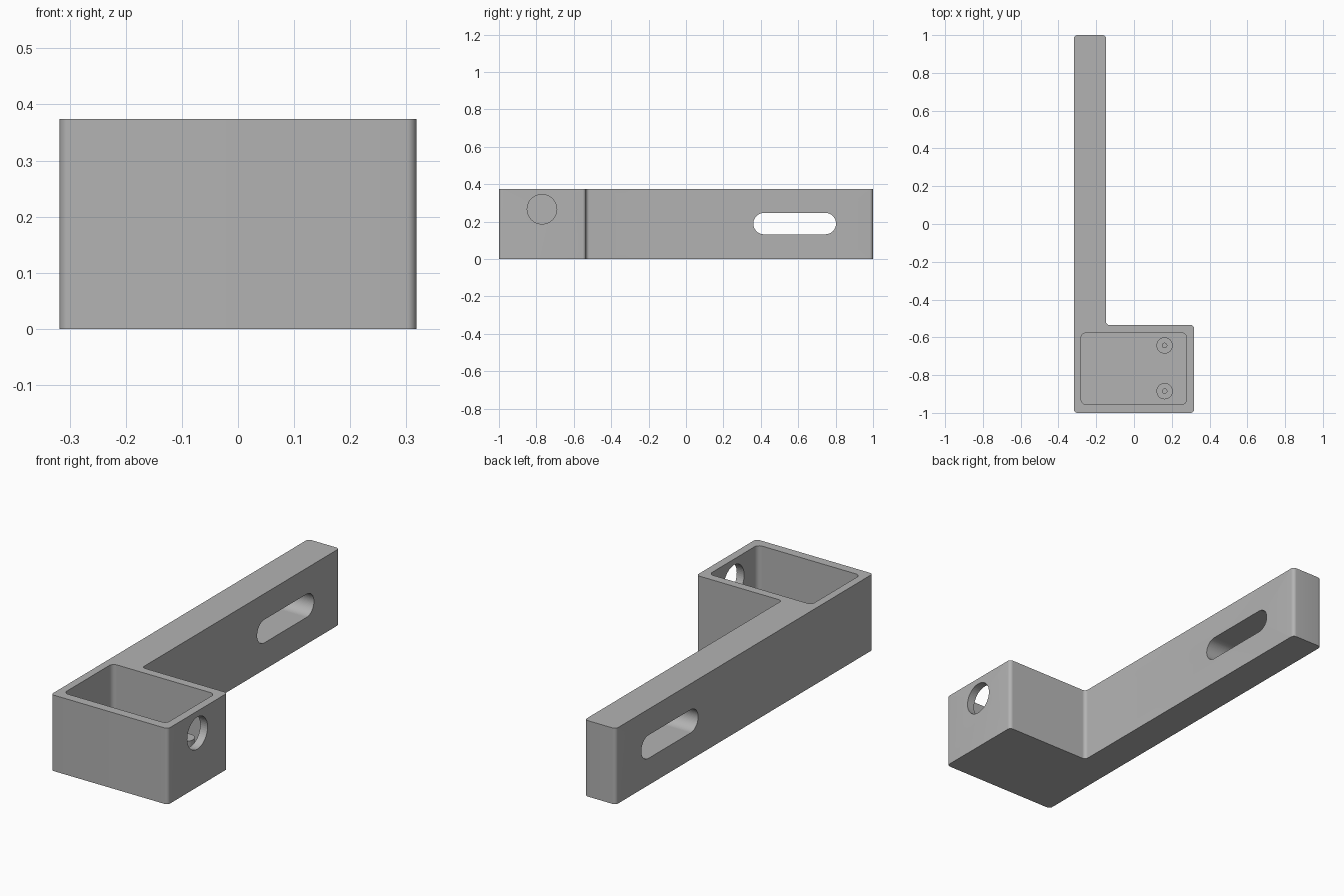
import bpy, bmesh, math
from mathutils import Matrix, Vector

cube = bpy.data.objects.get("Cube")
if cube:
    bpy.data.objects.remove(cube, do_unlink=True)

HEIGHT = 0.374
FLOOR = 0.045

grey = bpy.data.materials.new("plain grey")
grey.use_nodes = True
colour = (0.45, 0.45, 0.45, 1)
grey.diffuse_color = colour
grey.node_tree.nodes["Principled BSDF"].inputs["Base Color"].default_value = colour


def finish(name, bm, helper=False):
    bmesh.ops.recalc_face_normals(bm, faces=bm.faces)
    mesh = bpy.data.meshes.new(name)
    bm.to_mesh(mesh)
    bm.free()
    mesh.materials.append(grey)
    obj = bpy.data.objects.new(name, mesh)
    bpy.context.collection.objects.link(obj)
    if helper:
        obj.hide_render = True
        obj.hide_viewport = True
        obj.display_type = 'WIRE'
    return obj


def prism(name, outline, low, high, radius, segments=8, turn=None, helper=False):
    """Extrude an outline along z and round its upright edges."""
    bm = bmesh.new()
    base = bm.faces.new([bm.verts.new((x, y, low)) for x, y in outline])
    top = bmesh.ops.extrude_face_region(bm, geom=[base])["geom"]
    bmesh.ops.translate(bm, vec=(0, 0, high - low),
                        verts=[v for v in top if isinstance(v, bmesh.types.BMVert)])
    upright = [e for e in bm.edges if abs(e.verts[0].co.z - e.verts[1].co.z) > 1e-4]
    bmesh.ops.bevel(bm, geom=upright, offset=radius, segments=segments,
                    profile=0.5, affect='EDGES')
    if turn:
        bm.transform(turn)
    return finish(name, bm, helper)


def rod(name, centre, radius, depth, axis='Z', helper=False):
    bm = bmesh.new()
    bmesh.ops.create_cone(bm, cap_ends=True, segments=48,
                          radius1=radius, radius2=radius, depth=depth)
    if axis == 'X':
        bm.transform(Matrix.Rotation(math.pi / 2, 4, 'Y'))
    bm.transform(Matrix.Translation(Vector(centre)))
    return finish(name, bm, helper)


def rectangle(x0, x1, y0, y1):
    return [(x0, y0), (x1, y0), (x1, y1), (x0, y1)]


def boolean(obj, tool, operation='DIFFERENCE'):
    mod = obj.modifiers.new(tool.name, 'BOOLEAN')
    mod.operation = operation
    mod.solver = 'EXACT'
    mod.object = tool


# L-shaped body: box at the front, long arm running back
body = prism("bracket_body",
             [(-0.318, -1), (0.318, -1), (0.318, -0.535),
              (-0.148, -0.535), (-0.148, 1), (-0.318, 1)],
             0, HEIGHT, 0.018)

# Open pocket in the box
boolean(body, prism("pocket_cutter", rectangle(-0.28, 0.278, -0.955, -0.577),
                    FLOOR, HEIGHT + 0.1, 0.025, helper=True))

# Round cable hole in the left wall
boolean(body, rod("wall_hole_cutter", (0.3, -0.77, 0.266), 0.079, 0.16, 'X', True))

# Long slot through the arm, axes cycled so the prism runs along x
along_x = Matrix(((0, 0, 1, 0), (1, 0, 0, 0), (0, 1, 0, 0), (0, 0, 0, 1)))
boolean(body, prism("slot_cutter", rectangle(0.36, 0.802, 0.132, 0.246),
                    -0.5, 0.1, 0.0569, 16, along_x, True))

# Smooth the rounded corners, keep crisp edges
def smooth(obj):
    bpy.ops.object.select_all(action='DESELECT')
    obj.select_set(True)
    bpy.context.view_layer.objects.active = obj
    bpy.ops.object.shade_smooth_by_angle(angle=math.radians(30))


# Two screw posts on the pocket floor, each with a pilot hole
for label, y in (("front", -0.885), ("rear", -0.643)):
    post = rod(label + "_screw_post", (0.162, y, 0.097), 0.043, 0.114)
    boolean(post, rod(label + "_pilot_cutter", (0.162, y, 0.13), 0.012, 0.12, helper=True))
    smooth(post)

smooth(body)
